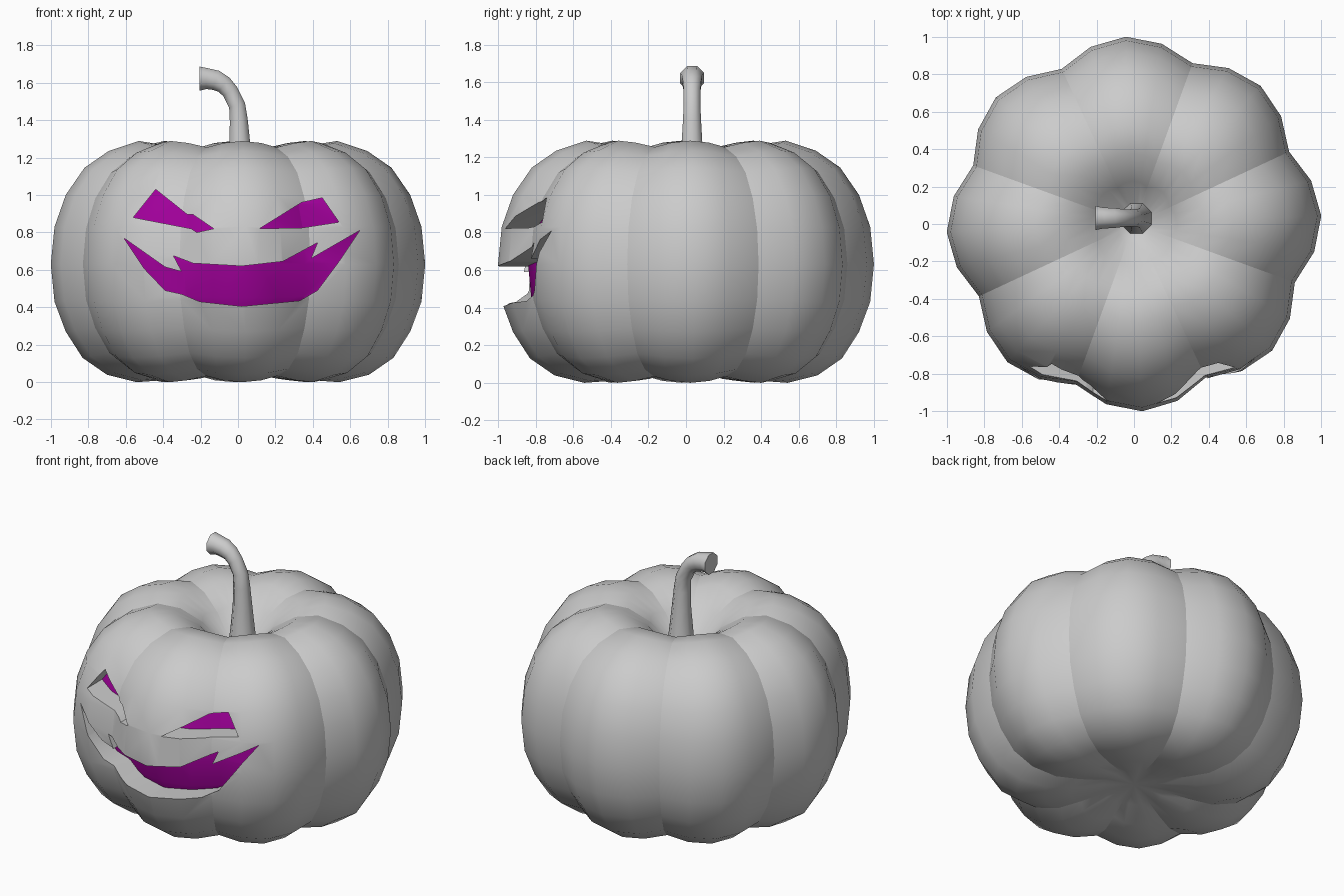
import bpy, bmesh, math
from mathutils import Vector
from mathutils.bvhtree import BVHTree

if "Cube" in bpy.data.objects:
    bpy.data.objects.remove(bpy.data.objects["Cube"])

LOBES, MID_Z, FIRST = 8, 0.64, math.radians(2.5)
PROFILE = [(0.10, 1.03), (0.23, 1.17), (0.38, 1.265), (0.53, 1.288), (0.69, 1.235),
           (0.82, 1.145), (0.92, 1.0), (0.98, 0.83), (1.0, 0.63), (0.98, 0.43),
           (0.92, 0.27), (0.83, 0.13), (0.70, 0.04), (0.54, 0.0), (0.38, 0.012), (0.2, 0.05)]
LOBE_SCALE = [1.002, 0.975, 0.915, 0.975]   # peak, side, groove, side


def make_object(name, bm):
    bmesh.ops.recalc_face_normals(bm, faces=bm.faces)
    mesh = bpy.data.meshes.new(name)
    bm.to_mesh(mesh)
    ob = bpy.data.objects.new(name, mesh)
    bpy.context.collection.objects.link(ob)
    return ob


def bridge(bm, rings):
    for a, b in zip(rings, rings[1:]):
        n = len(a)
        for i in range(n):
            bm.faces.new((a[i], a[(i + 1) % n], b[(i + 1) % n], b[i]))


def pumpkin(scale):
    """Lobed pumpkin surface, scaled about its middle."""
    bm = bmesh.new()
    n = LOBES * 4

    def vert(x, y, z):
        return bm.verts.new((x * scale[0], y * scale[1], MID_Z + (z - MID_Z) * scale[2]))
    rings = []
    for r, z in PROFILE:
        ring = []
        for i in range(n):
            s = LOBE_SCALE[i % 4]
            a = FIRST + math.tau * i / n
            f = 1 - (1 - s) * 0.6 * min(1, r / 0.4)
            ring.append(vert(r * s * math.cos(a), r * s * math.sin(a), MID_Z + (z - MID_Z) * f))
        rings.append(ring)
    bridge(bm, rings)
    for ring, z in ((rings[0], 1.0), (rings[-1], 0.075)):
        tip = vert(0, 0, z)
        for i in range(n):
            bm.faces.new((ring[i], ring[(i + 1) % n], tip))
    return bm


def boolean(ob, cutter):
    mod = ob.modifiers.new("cut", 'BOOLEAN')
    mod.operation, mod.solver, mod.object = 'DIFFERENCE', 'EXACT', cutter
    bpy.context.view_layer.update()
    dg = bpy.context.evaluated_depsgraph_get()
    mesh = bpy.data.meshes.new_from_object(ob.evaluated_get(dg))
    ob.modifiers.clear()
    ob.data = mesh
    bpy.data.objects.remove(cutter)


def smooth(ob, angle):
    bpy.ops.object.select_all(action='DESELECT')
    ob.select_set(True)
    bpy.context.view_layer.objects.active = ob
    bpy.ops.object.shade_smooth_by_angle(angle=math.radians(angle))


# Carved face outlines (x, z)
LEFT_EYE = [(-.56, .88), (-.44, 1.03), (-.27, .895), (-.24, .895), (-.13, .82), (-.22, .80), (-.25, .82)]
RIGHT_EYE = [(.115, .82), (.34, .96), (.45, .985), (.54, .855), (.345, .825)]
MOUTH = [(-.61, .77), (-.39, .615), (-.30, .59), (-.345, .675), (-.24, .635), (.02, .62),
         (.24, .645), (.425, .745), (.39, .66), (.65, .81), (.54, .645), (.425, .49),
         (.33, .435), (.02, .405), (-.205, .43), (-.3, .47), (-.39, .49), (-.5, .605)]

bm = bmesh.new()
for outline in (LEFT_EYE, RIGHT_EYE, MOUTH):
    front = [bm.verts.new((x, -1.2, z)) for x, z in outline]
    back = [bm.verts.new((x, -0.3, z)) for x, z in outline]
    bridge(bm, [front, back])
    bm.faces.new(front)
    bm.faces.new(back)
face_cutter = make_object("face_cutter", bm)

# Pockets stop at an inner core, so the carving has a coloured floor
core_bm = pumpkin((0.92, 0.84, 0.9))
core_tree = BVHTree.FromBMesh(core_bm)
boolean(face_cutter, make_object("core_cutter", core_bm))

body = make_object("pumpkin_body", pumpkin((1, 1, 1)))
boolean(body, face_cutter)

# Glowing floor of the eyes and mouth
glow = bpy.data.materials.new("magenta_glow")
glow.diffuse_color = (0.35, 0.0, 0.32, 1)
glow.use_nodes = True
glow.node_tree.nodes["Principled BSDF"].inputs["Base Color"].default_value = glow.diffuse_color
body.data.materials.clear()
body.data.materials.append(None)
body.data.materials.append(glow)
for p in body.data.polygons:
    on_core = core_tree.find_nearest(p.center)[3] < 0.004
    p.material_index = 1 if on_core and p.normal.y < -0.3 and p.center.y < -0.3 else 0

# Smooth lobes with sharp grooves
smooth(body, 38)
step = math.tau / LOBES


def in_groove(v):
    a = (math.atan2(v.co.y, v.co.x) - FIRST - step / 2) % step
    return min(a, step - a) < 0.01


for e in body.data.edges:
    if all(in_groove(body.data.vertices[i]) for i in e.vertices):
        e.use_edge_sharp = True

# Curved stem: x, z, radius along the path
PATH = [(.015, .98, .09), (.012, 1.12, .072), (.01, 1.28, .057), (.004, 1.40, .05), (-.005, 1.48, .046),
        (-.042, 1.553, .046), (-.075, 1.59, .05), (-.118, 1.613, .056), (-.165, 1.622, .058), (-.205, 1.622, .067)]
bm = bmesh.new()
rings = []
for i, (x, z, r) in enumerate(PATH):
    a, b = PATH[max(i - 1, 0)], PATH[min(i + 1, len(PATH) - 1)]
    t = Vector((b[0] - a[0], 0, b[1] - a[1])).normalized()
    side = Vector((t.z, 0, -t.x))
    ring = []
    for k in range(8):
        q = math.tau * (k + 0.5) / 8
        ring.append(bm.verts.new(Vector((x, 0.032, z)) + (side * math.cos(q) + Vector((0, 1, 0)) * math.sin(q)) * r * 1.04))
    rings.append(ring)
bridge(bm, rings)
bm.faces.new(rings[0])
bm.faces.new(rings[-1])
smooth(make_object("stem", bm), 50)
